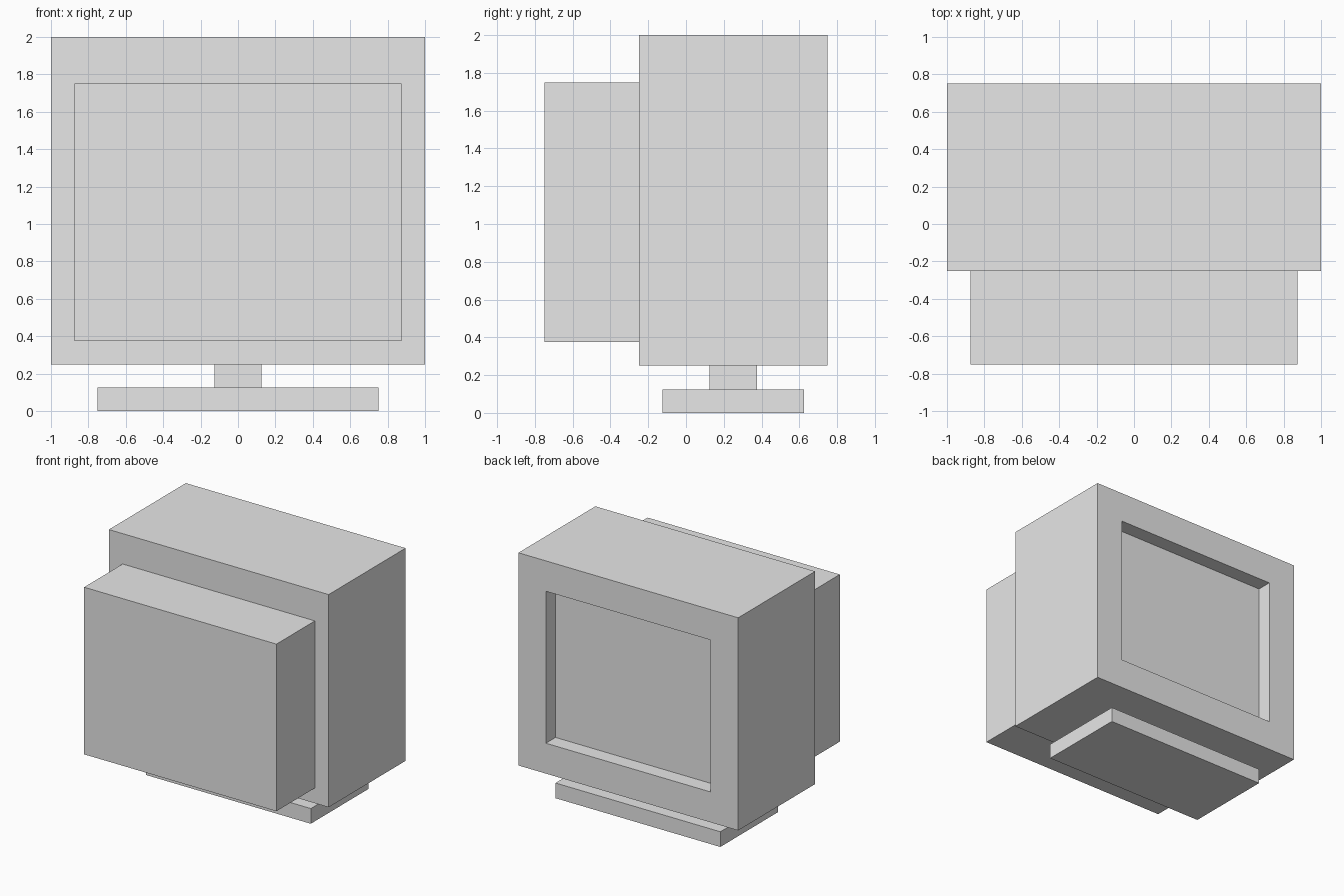
import bpy
import bmesh

if "Cube" in bpy.data.objects:
    bpy.data.objects.remove(bpy.data.objects["Cube"])

# One plain colour for the whole model
grey = bpy.data.materials.new("light_grey")
grey.diffuse_color = (0.8, 0.8, 0.8, 1.0)
grey.use_nodes = True
grey.node_tree.nodes["Principled BSDF"].inputs["Base Color"].default_value = grey.diffuse_color


def box(name, x, y, z):
    """Box symmetric in x (half width), with (min, max) ranges in y and z."""
    bm = bmesh.new()
    bmesh.ops.create_cube(bm, size=1.0)
    for v in bm.verts:
        v.co = (x * 2 * v.co.x,
                y[0] if v.co.y < 0 else y[1],
                z[0] if v.co.z < 0 else z[1])
    mesh = bpy.data.meshes.new(name)
    bm.to_mesh(mesh)
    bm.free()
    mesh.materials.append(grey)
    obj = bpy.data.objects.new(name, mesh)
    bpy.context.collection.objects.link(obj)
    return obj


# Stand
box("stand_base", 0.75, (-0.125, 0.625), (0.0, 0.125))
box("stand_neck", 0.125, (0.125, 0.375), (0.125, 0.25))

# Narrower tube housing behind the main case
box("tube_housing", 0.875, (-0.75, -0.25), (0.375, 1.75))

# Main case, with its screen face on +y
case = box("monitor_case", 1.0, (-0.25, 0.75), (0.25, 2.0))
bm = bmesh.new()
bm.from_mesh(case.data)
screen = max(bm.faces, key=lambda f: f.calc_center_median().y)

# Frame around the screen, then the screen pushed in
bmesh.ops.inset_region(bm, faces=[screen], thickness=0.25, use_even_offset=True)
pushed = bmesh.ops.extrude_discrete_faces(bm, faces=[screen])["faces"][0]
bmesh.ops.translate(bm, verts=pushed.verts, vec=(0, -0.125, 0))
bmesh.ops.recalc_face_normals(bm, faces=bm.faces)
bm.to_mesh(case.data)
bm.free()
